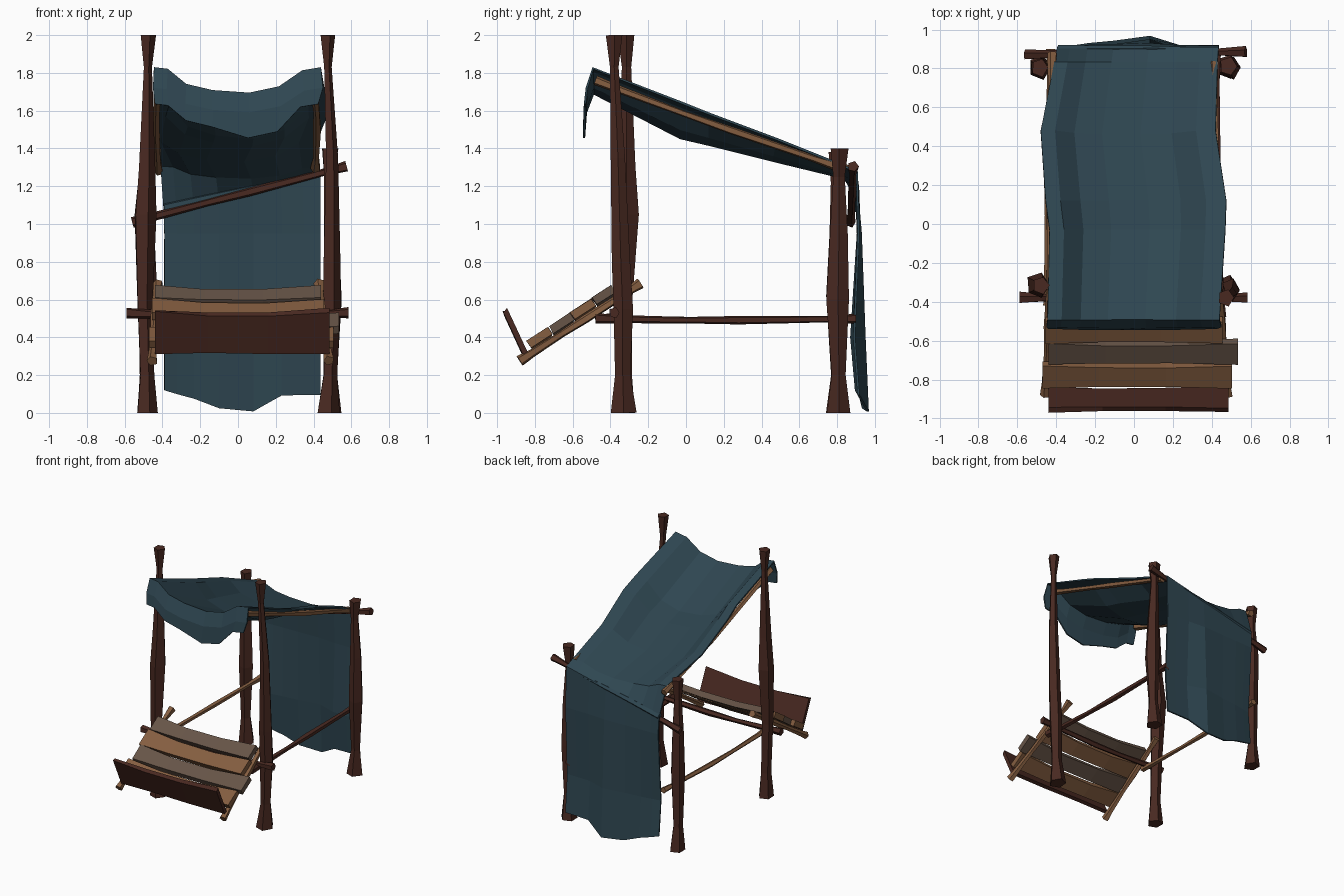
import bpy, bmesh, math, random
from mathutils import Vector

if "Cube" in bpy.data.objects:
    bpy.data.objects.remove(bpy.data.objects["Cube"])

random.seed(4)


def material(name, rgb):
    m = bpy.data.materials.new(name)
    m.diffuse_color = (*rgb, 1)
    m.use_nodes = True
    m.node_tree.nodes["Principled BSDF"].inputs["Base Color"].default_value = m.diffuse_color
    return m


DARK = material("dark wood", (0.066, 0.022, 0.015))
TAN = material("tan wood", (0.235, 0.112, 0.052))
GREY = material("grey wood", (0.135, 0.09, 0.064))
CLOTH = material("teal cloth", (0.028, 0.062, 0.083))


def finish(name, bm, mat):
    bmesh.ops.recalc_face_normals(bm, faces=bm.faces[:])
    me = bpy.data.meshes.new(name)
    bm.to_mesh(me)
    bm.free()
    me.materials.append(mat)
    ob = bpy.data.objects.new(name, me)
    bpy.context.collection.objects.link(ob)
    return ob


def loft(name, sections, mat, sides=5, up=(0, 0, 1), rough=0.1):
    """Rough-hewn tube through (point, half width, half depth) sections."""
    bm = bmesh.new()
    pts = [Vector(s[0]) for s in sections]
    axis = (pts[-1] - pts[0]).normalized()
    side = axis.cross(Vector(up)).normalized()
    top = side.cross(axis)
    k = math.sqrt(2) if sides == 4 else 1.08
    rings = []
    for p, (_, a, b) in zip(pts, sections):
        ring = []
        for i in range(sides):
            t = math.tau * (i + 0.5) / sides
            r = k * (1 + random.uniform(-rough, rough))
            ring.append(bm.verts.new(p + side * a * r * math.cos(t) + top * b * r * math.sin(t)))
        rings.append(ring)
    for r0, r1 in zip(rings, rings[1:]):
        for i in range(sides):
            j = (i + 1) % sides
            bm.faces.new((r0[i], r0[j], r1[j], r1[i]))
    bm.faces.new(rings[0])
    bm.faces.new(rings[-1])
    return finish(name, bm, mat)


def pole(name, a, b, r, mat, bow=(0, 0, 0)):
    """Stick that is thicker at its ends and slightly bowed."""
    a, b, bow = Vector(a), Vector(b), Vector(bow)
    secs = []
    for t, k in ((0, 1.25), (0.1, 0.95), (0.35, 0.8), (0.55, 1.0), (0.88, 0.8), (1, 1.25)):
        secs.append((a.lerp(b, t) + bow * math.sin(math.pi * t), r * k, r * k))
    return loft(name, secs, mat)


def plank(name, x0, x1, y, z, w, t, tilt, mat, sag, waist=0.18):
    """Board along x; tilt is the angle of its width from level."""
    up = (0, -math.sin(tilt), math.cos(tilt))
    secs = []
    for f in (0, 0.3, 0.65, 1):
        s = math.sin(math.pi * f)
        secs.append(((x0 + (x1 - x0) * f, y, z - sag * s), w / 2 * (1 - waist * s), t / 2))
    return loft(name, secs, mat, 4, up, 0.06)


# Posts: (height, centre x, centre y, radius)
def post(name, rows):
    loft(name, [((x, y, z), r, r * 1.08) for z, x, y, r in rows], DARK, 5, (0, 1, 0), 0.08)


post("front_post_left", [
    (0, -.485, -.33, .057), (.2, -.485, -.33, .037), (.6, -.495, -.33, .043), (1.05, -.495, -.315, .056),
    (1.3, -.485, -.315, .042), (1.83, -.48, -.315, .022), (2, -.48, -.315, .04)])
post("front_post_right", [
    (0, .475, -.33, .058), (.2, .485, -.335, .037), (.55, .495, -.335, .047), (.8, .495, -.345, .044),
    (1.35, .495, -.36, .034), (1.83, .475, -.38, .02), (2, .473, -.378, .04)])
post("back_post_left", [
    (0, -.485, .805, .058), (.2, -.49, .805, .032), (.62, -.485, .80, .05), (.95, -.49, .805, .042),
    (1.22, -.485, .80, .028), (1.38, -.485, .805, .043)])
post("back_post_right", [
    (0, .48, .81, .058), (.2, .49, .81, .034), (.6, .495, .805, .052), (.95, .49, .81, .04),
    (1.25, .48, .81, .028), (1.4, .485, .81, .043)])

# Lashed rails and crossbars
pole("back_crossbar", (-.56, .87, 1.01), (.575, .885, 1.305), .022, DARK)
pole("front_crossbar", (-.59, -.38, .53), (.585, -.38, .53), .022, DARK, (0, 0, -.02))
pole("side_rail_right", (.45, -.48, .5), (.425, .9, .5), .021, DARK, (-.01, 0, -.01))
pole("side_rail_left", (-.44, -.42, .5), (-.425, .9, .5), .019, TAN, (-.01, 0, -.01))

# Canopy poles
pole("canopy_pole_left", (-.42, -.48, 1.76), (-.42, .88, 1.28), .02, TAN, (-.012, 0, -.01))
pole("canopy_pole_right", (.40, -.48, 1.76), (.41, .83, 1.295), .02, TAN, (.015, 0, -.01))

# Slanted display shelf
TILT = math.radians(33)
pole("shelf_rail_left", (-.455, -.88, .275), (-.425, -.24, .685), .022, TAN)
pole("shelf_rail_right", (.48, -.88, .275), (.43, -.24, .685), .022, TAN)
for i, (x0, x1, y, z, w, m) in enumerate((
        (-.47, .505, -.775, .40, .135, TAN), (-.44, .535, -.66, .475, .13, GREY),
        (-.455, .455, -.545, .55, .135, TAN), (-.44, .44, -.435, .625, .12, GREY))):
    plank(f"shelf_slat_{i + 1}", x0, x1, y, z, w, .045, TILT, m, .02)
plank("shelf_front_board", -.44, .485, -.905, .43, .25, .028, math.radians(-65), DARK, .01, .12)

# Cloth: front flap, canopy and back curtain in one sheet
# rows: left x, right x, edge y, middle y, edge z, middle z, rise from left to right
ROWS = [
    (-.44, .425, -.535, -.54, 1.635, 1.50, 0),
    (-.45, .45, -.525, -.53, 1.72, 1.59, 0),
    (-.445, .44, -.492, -.49, 1.825, 1.69, 0),
    (-.435, .47, -.03, -.03, 1.645, 1.455, 0),
    (-.455, .475, .12, .12, 1.585, 1.42, 0),
    (-.48, .42, .48, .46, 1.45, 1.335, 0),
    (-.41, .43, .83, .83, 1.31, 1.245, 0),
    (-.395, .435, .905, .905, 1.18, 1.18, .19),
    (-.39, .437, .91, .925, .95, .95, 0),
    (-.39, .437, .875, .945, .40, .40, 0),
    (-.39, .437, .90, .962, .12, .008, 0)]
# columns: fraction across, canopy sag, curtain pleat
COLS = ((0, 0, 0), (.08, .06, .18), (.19, .65, .4), (.35, .9, .85), (.57, 1, 1),
        (.75, .75, .25), (.89, .12, .22), (1, 0, .22))
bm = bmesh.new()
grid = []
for r, (xl, xr, ye, ym, ze, zm, rise) in enumerate(ROWS):
    line = []
    for c, (t, sag, pleat) in enumerate(COLS):
        k = pleat if r > 7 else sag
        ky = min(pleat, .6) if r > 7 and c != 4 else k
        z = ze + (zm - ze) * k + rise * (t - .5)
        if r == 0 and c in (4, 5):
            z -= .045          # torn point of the flap
        line.append(bm.verts.new((xl + (xr - xl) * t, ye + (ym - ye) * ky, z)))
    grid.append(line)
for a, b in zip(grid, grid[1:]):
    for i in range(len(COLS) - 1):
        bm.faces.new((a[i], a[i + 1], b[i + 1], b[i]))
cloth = finish("cloth_cover", bm, CLOTH)
sol = cloth.modifiers.new("thickness", "SOLIDIFY")
sol.thickness = .012
sol.offset = 0

# Cloth rolled over the sloping back crossbar
loft("cloth_fold", [((-.39, .895, 1.085), .024, .024), ((-.15, .895, 1.14), .022, .022),
                    ((.08, .898, 1.19), .018, .018), ((.28, .9, 1.232), .01, .01)],
     CLOTH, 5, (0, 0, 1), .05)
